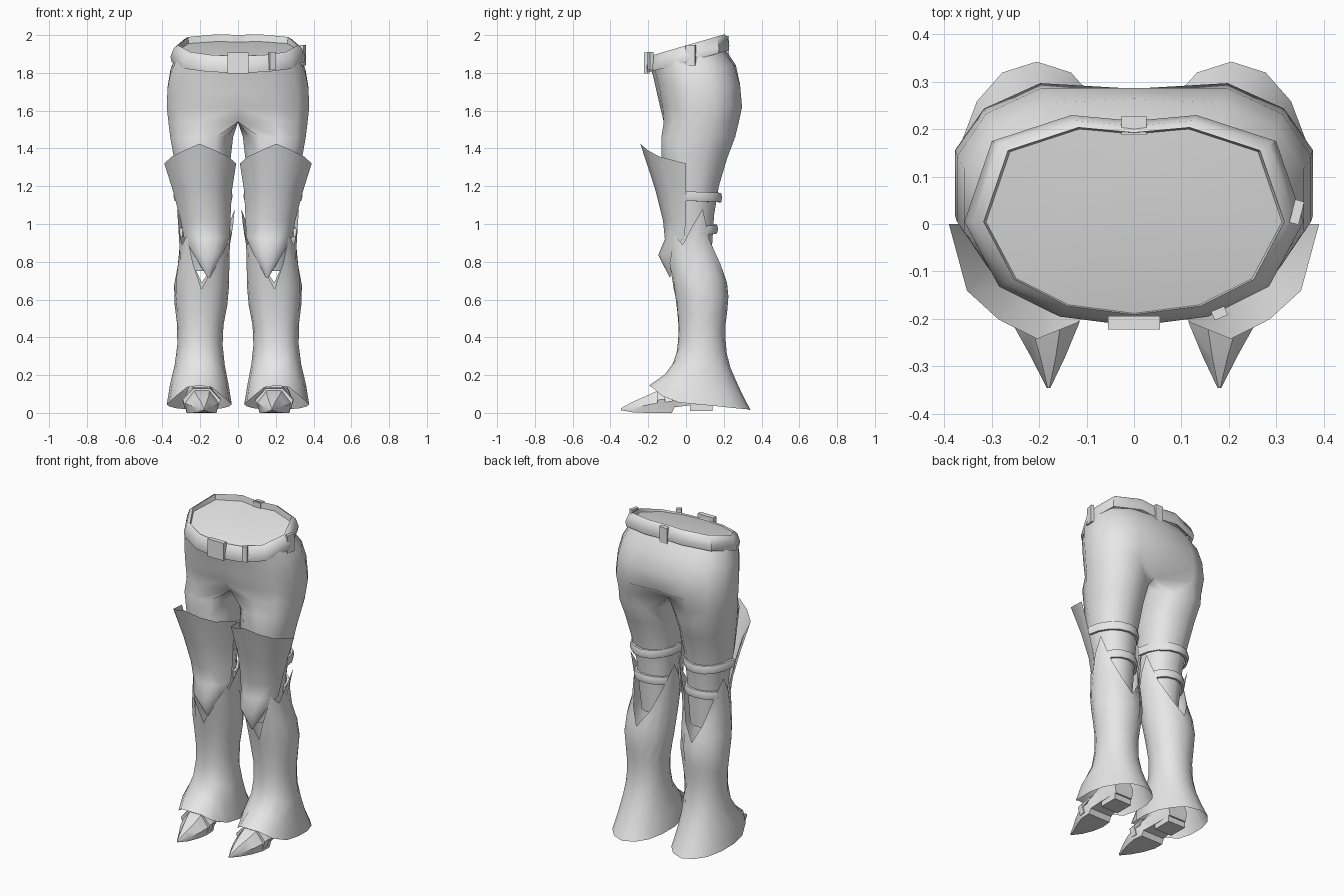
import bpy, bmesh, math
from math import sin, cos, pi, radians
from mathutils import Matrix

if "Cube" in bpy.data.objects:
    bpy.data.objects.remove(bpy.data.objects["Cube"])

grey = bpy.data.materials.new("light_grey")
grey.diffuse_color = (0.8, 0.8, 0.8, 1)
grey.use_nodes = True
grey.node_tree.nodes["Principled BSDF"].inputs["Base Color"].default_value = grey.diffuse_color


def spow(v, p):
    return math.copysign(abs(v) ** p, v)


def finish(name, bm, mirror=True, angle=40):
    bmesh.ops.recalc_face_normals(bm, faces=bm.faces)
    me = bpy.data.meshes.new(name)
    bm.to_mesh(me)
    bm.free()
    me.materials.append(grey)
    ob = bpy.data.objects.new(name, me)
    bpy.context.collection.objects.link(ob)
    if mirror:
        mod = ob.modifiers.new("mirror", 'MIRROR')
        mod.use_clip = True
        mod.merge_threshold = 0.0005
    bpy.ops.object.select_all(action='DESELECT')
    bpy.context.view_layer.objects.active = ob
    ob.select_set(True)
    bpy.ops.object.shade_smooth_by_angle(angle=radians(angle))
    return ob


def loft(rings, closed=True, cap_start=False, cap_end=False):
    """Skin a list of equal-length point rows."""
    bm = bmesh.new()
    rows = [[bm.verts.new(p) for p in r] for r in rings]
    n = len(rows[0])
    for a, b in zip(rows, rows[1:]):
        for i in range(n if closed else n - 1):
            j = (i + 1) % n
            bm.faces.new((a[i], a[j], b[j], b[i]))
    if cap_start:
        bm.faces.new(rows[0])
    if cap_end:
        bm.faces.new(rows[-1])
    return bm


def box(name, loc, size, rz=0, rx=0, mirror=False):
    bm = bmesh.new()
    m = (Matrix.Translation(loc) @ Matrix.Rotation(rz, 4, 'Z')
         @ Matrix.Rotation(rx, 4, 'X') @ Matrix.Diagonal((*size, 1)))
    bmesh.ops.create_cube(bm, size=1, matrix=m)
    return finish(name, bm, mirror, 20)


# trousers: half pelvis rings that split into a closed leg, then mirrored
def pelvis_ring(z, x1, yf, yb, tilt, nf, nb):
    pts = []
    cy, h = (yf + yb) / 2, (yb - yf) / 2
    for k in range(8):
        t = pi * k / 7
        y = cy - h * spow(cos(t), 0.8)
        y = yf + nf if k == 0 else yb - nb if k == 7 else y
        pts.append((x1 * abs(sin(t)) ** 0.8 if 0 < k < 7 else 0, y, z + tilt * y))
    for k in range(1, 5):
        y = pts[7][1] + (pts[0][1] - pts[7][1]) * k / 5
        pts.append((0, y, z + tilt * y))
    return pts


def leg_ring(z, x0, x1, yf, yb):
    angs = [-25 + k * 230 / 7 for k in range(8)] + [205 + 26 * k for k in range(1, 5)]
    return [((x0 + x1) / 2 + (x1 - x0) / 2 * spow(sin(radians(t)), 0.9),
             (yf + yb) / 2 - (yb - yf) / 2 * spow(cos(radians(t)), 0.9), z) for t in angs]


rings = [pelvis_ring(*r) for r in (
    (1.875, .335, -.185, .205, .27, 0, 0),
    (1.80, .365, -.172, .272, .15, 0, .008),
    (1.72, .38, -.158, .305, .05, 0, .018),
    (1.62, .385, -.142, .315, 0, .005, .03),
    (1.54, .376, -.135, .297, 0, .06, .12))]
rings += [leg_ring(*r) for r in (
    (1.46, .022, .365, -.132, .262), (1.35, .035, .345, -.13, .22),
    (1.2, .045, .322, -.122, .175), (1.05, .055, .295, -.1, .15),
    (.9, .065, .28, -.085, .14), (.75, .08, .26, -.05, .13))]
bm = loft(rings, cap_end=True)
inner = [f for f in bm.faces if all(v.co.x < 1e-4 for v in f.verts)]
bmesh.ops.delete(bm, geom=inner, context='FACES')
finish("trousers", bm, angle=70)

# belt: tilted band with a closed waist surface inside it
half = [(0, -.212), (.155, -.192), (.28, -.13), (.352, .005), (.295, .172), (.13, .226), (0, .214)]
outline = half + [(-x, y) for x, y in half[-2:0:-1]]


def belt_ring(s, z, tilt):
    return [(x * s, y * s, z + tilt * y * s) for x, y in outline]


bm = loft([belt_ring(.93, 1.875, .27), belt_ring(1, 1.857, .27), belt_ring(1.015, 1.885, .27),
           belt_ring(.965, 1.93, .29), belt_ring(.90, 1.945, .29), belt_ring(.885, 1.922, .22)])
finish("belt", bm, False, 50)
bm = bmesh.new()
rim = [bm.verts.new(p) for p in belt_ring(.93, 1.922, .215)]
mid = [bm.verts.new(p) for p in belt_ring(.5, 1.93, .2)]
for i in range(12):
    j = (i + 1) % 12
    bm.faces.new((rim[i], rim[j], mid[j], mid[i]))
bm.faces.new(mid)
finish("waist_surface", bm, False, 60)
box("buckle", (0, -.208, 1.853), (.11, .028, .11))
box("front_belt_loop", (.18, -.188, 1.862), (.03, .02, .095), rz=.4)
box("side_belt_loop", (.343, .025, 1.893), (.02, .05, .11), rz=-.25)
box("back_belt_loop", (0, .207, 1.945), (.052, .04, .1))

# thigh plates: open front shells flaring to a peak and ending in a knee point
plate = []
for cx, a, ys, yf, zs, zf in (
        (.2, .19, 0, -.242, 1.32, 1.425), (.188, .155, 0, -.165, 1.17, 1.19),
        (.172, .132, 0, -.122, 1.02, 1.02), (.165, .122, -.01, -.112, .93, .92),
        (.16, .085, -.07, -.147, .855, .835), (.155, .008, -.082, -.085, .72, .715)):
    plate.append([(cx + a * u, ys + (yf - ys) * f, zs + (zf - zs) * g)
                  for u, f, g in ((1, 0, 0), (.8, .58, .35), (.45, .83, .66), (.02, 1, 1),
                                  (-.42, .86, .66), (-.78, .6, .35), (-1, 0, 0))])
finish("thigh_plate", loft(plate, closed=False), angle=60)

# greaves: flared boot shafts with a spiked, notched top rim
PROFILE = [(.015, .205, .172, -.20, .342), (.05, .205, .172, -.20, .325), (.12, .205, .16, -.20, .285),
           (.15, .205, .155, -.195, .275), (.22, .203, .138, -.085, .24), (.33, .202, .12, -.045, .212),
           (.45, .2, .12, -.038, .207), (.6, .195, .144, -.052, .226), (.7, .192, .146, -.075, .216),
           (.8, .18, .134, -.1, .19), (.92, .172, .13, -.1, .16), (1.09, .17, .166, -.09, .17)]


def profile(z):
    for p, q in zip(PROFILE, PROFILE[1:]):
        if z <= q[0]:
            t = max(0, (z - p[0]) / (q[0] - p[0]))
            return [a + (b - a) * t for a, b in zip(p, q)]
    return PROFILE[-1]


TOP = [.655, .79, .94, .89, .99, 1.08, .92, .79, .69]
HEM = [.145, .135, .09, .055, .045, .035, .025, .02, .015]
STEPS = 9
greave = []
for s in range(STEPS + 1):
    row = []
    for k in range(16):
        i = min(k, 16 - k)
        z = HEM[i] + (TOP[i] - HEM[i]) * s / STEPS
        _, cx, a, yf, yb = profile(z)
        t = 2 * pi * k / 16
        row.append((cx + a * spow(sin(t), .9), (yf + yb) / 2 - (yb - yf) / 2 * cos(t), z))
    greave.append(row)
finish("greave", loft(greave), angle=60)


# straps: rounded bands round the back of the leg
def strap(name, cx, a, ys, yb, z, h, th, slope):
    rows = []
    for k in range(9):
        t = pi * k / 8
        rows.append([(cx + (a + o) * cos(t), ys + (yb - ys + o) * sin(t),
                      z + slope * sin(t) + dz)
                     for o, dz in ((0, -h), (th * .7, -h), (th, 0), (th * .7, h), (0, h))])
    finish(name, loft(rows, cap_start=True, cap_end=True), angle=50)


strap("upper_strap", .185, .137, 0, .172, 1.148, .025, .02, -.008)
strap("lower_strap", .175, .118, .03, .15, .955, .024, .02, .018)


# pointed shoes, lofted from toe tip to heel
def shoe_ring(y, cx, w, z0, z1):
    zm = z0 + (z1 - z0) * .45
    return [(cx - w * .85, y, z0), (cx + w * .85, y, z0), (cx + w, y, zm),
            (cx + w * .45, y, z1), (cx - w * .45, y, z1), (cx - w, y, zm)]


shoe = [(-.345, .18, .004, .014, .024), (-.28, .181, .036, .003, .06), (-.21, .186, .07, 0, .09),
        (-.14, .192, .092, 0, .122), (-.075, .196, .09, 0, .135), (-.06, .196, .088, .03, .15),
        (.02, .2, .075, .04, .19), (.15, .2, .068, .045, .18)]
finish("shoe", loft([shoe_ring(*r) for r in shoe], cap_start=True, cap_end=True), angle=40)
finish("shoe_strap", loft([shoe_ring(-.15, .192, .1, .02, .128), shoe_ring(-.11, .194, .102, .02, .137)],
                          cap_start=True, cap_end=True), angle=30)
box("heel", (.2, .08, .035), (.12, .12, .05), mirror=True)
